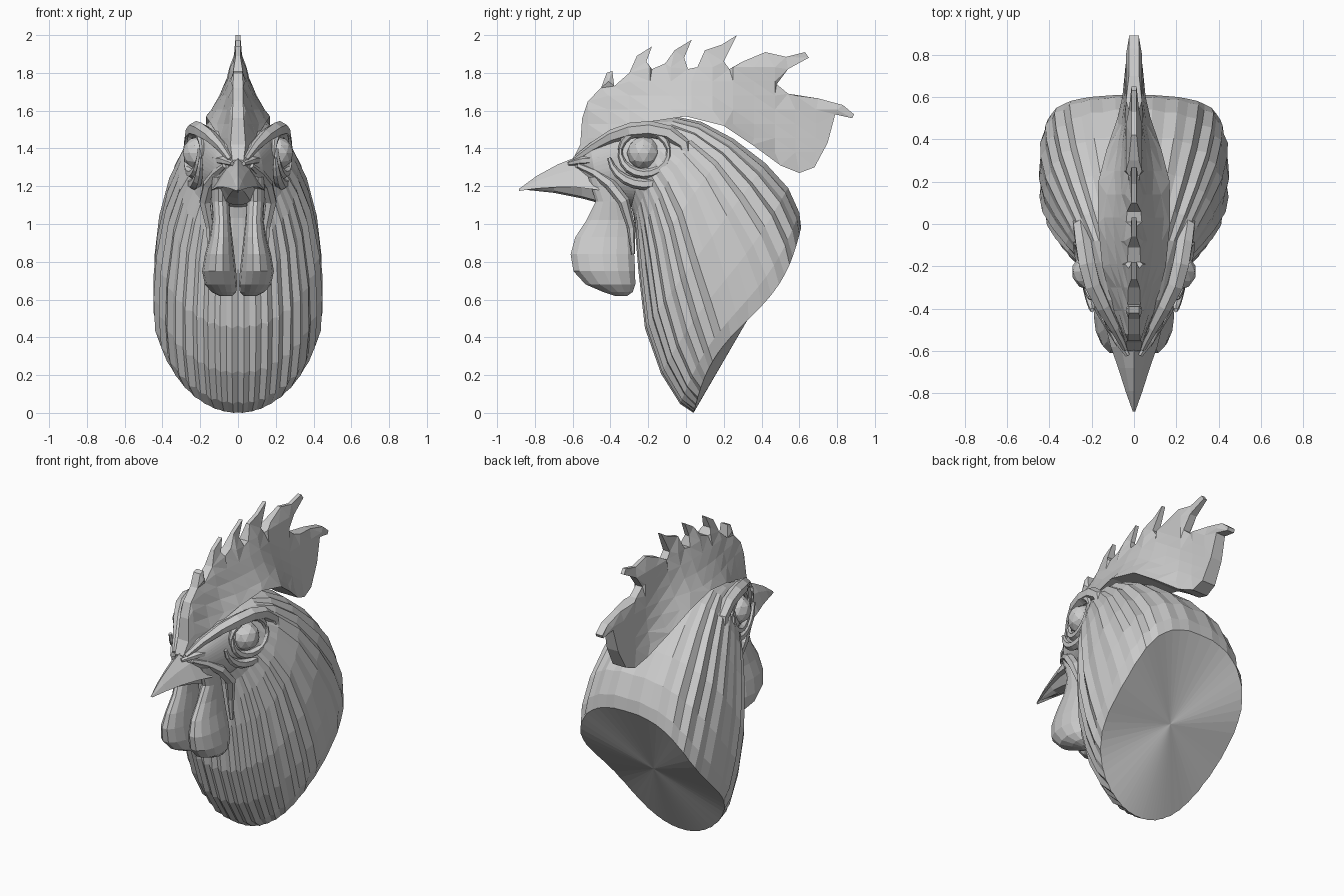
import bpy, bmesh, math, random
from mathutils import Vector
from mathutils.geometry import delaunay_2d_cdt

if "Cube" in bpy.data.objects:
    bpy.data.objects.remove(bpy.data.objects["Cube"])

random.seed(4)


def finish(bm, name, mirror=False):
    bmesh.ops.recalc_face_normals(bm, faces=bm.faces)
    me = bpy.data.meshes.new(name)
    bm.to_mesh(me)
    bm.free()
    ob = bpy.data.objects.new(name, me)
    bpy.context.collection.objects.link(ob)
    if mirror:
        ob.modifiers.new("mirror", 'MIRROR')
    return ob


def loft(name, rings, mirror=False):
    bm = bmesh.new()
    vs = [[bm.verts.new(p) for p in r] for r in rings]
    n = len(vs[0])
    for a, b in zip(vs, vs[1:]):
        for j in range(n):
            bm.faces.new((a[j], a[(j + 1) % n], b[(j + 1) % n], b[j]))
    caps = [bm.faces.new(vs[0]), bm.faces.new(vs[-1])]
    bmesh.ops.poke(bm, faces=caps)
    return finish(bm, name, mirror)


def tube(name, path, radii, n=6):
    pts = [Vector(p) for p in path]
    rings = []
    for i, p in enumerate(pts):
        t = (pts[min(i + 1, len(pts) - 1)] - pts[max(i - 1, 0)]).normalized()
        u = t.cross(Vector((1, 0, 0))).normalized()
        v = t.cross(u)
        rings.append([p + radii[i] * (u * math.cos(k * math.tau / n) + v * math.sin(k * math.tau / n))
                      for k in range(n)])
    return loft(name, rings, True)


def interp(keys, s):
    if s <= keys[0][0]:
        return keys[0][1]
    for (a, p), (b, q) in zip(keys, keys[1:]):
        if s <= b:
            return p + (q - p) * (s - a) / (b - a)
    return keys[-1][1]


# Head and neck: rings fan out from the beak to the slanted mounting cut
# (top y, top z, bottom y, bottom z, half width, feather depth)
sections = [
    (-.60, 1.34, -.57, 1.26, .05, 0), (-.51, 1.43, -.46, 1.13, .13, 0),
    (-.36, 1.51, -.36, 1.11, .185, 0), (-.17, 1.56, -.29, 1.09, .23, 0),
    (-.06, 1.57, -.275, 1.03, .26, .008), (.08, 1.54, -.265, .92, .315, .022),
    (.25, 1.45, -.25, .75, .375, .024), (.42, 1.32, -.215, .45, .425, .024),
    (.54, 1.19, -.13, .21, .445, .02), (.60, 1.06, -.03, .05, .445, .016),
    (.61, .98, .04, .0, .43, .004)]
N = 64
amp = [random.uniform(.3, 1.3) * (1 if k % 2 else -1) for k in range(N // 2 + 1)]
rings = []
for i, (ty, tz, by, bz, w, d) in enumerate(sections):
    top, bot = Vector((0, ty, tz)), Vector((0, by, bz))
    c, up = (top + bot) / 2, (top - bot) / 2
    nrm = Vector((0, up.z, -up.y)).normalized()
    ring = []
    for j in range(N):
        a = math.tau * j / N
        a += .42 * max(0, (i - 3) / 7) * math.sin(a)  # feathers sweep down to the tip
        co, si = math.cos(a), math.sin(a)
        e = 2 / 2.5 if co > 0 else 1
        f = 1 + d * amp[min(j, N - j)]
        cc = math.copysign(abs(co) ** e, co)
        ss = math.copysign(abs(si) ** e, si)
        bulge = .05 * math.sin(math.pi * cc) * (max(0, i - 7) / 3)
        ring.append(c + up * cc * f + Vector((w * ss * f, 0, 0)) + nrm * bulge)
    rings.append(ring)
loft("feathered_head", rings)

# Comb: serrated outline, flared into a leaf-shaped base on the crown
base = [(-.6, 1.34), (-.4, 1.46), (-.2, 1.54), (0, 1.57), (.2, 1.52), (.35, 1.42), (.5, 1.31),
        (.6, 1.27), (.68, 1.3), (.75, 1.43), (.79, 1.58), (.88, 1.56)]
teeth = [(.89, 1.58), (.83, 1.63), (.7, 1.665), (.54, 1.69), (.48, 1.74), (.54, 1.82), (.65, 1.88),
         (.63, 1.91), (.53, 1.885), (.42, 1.91), (.3, 1.86), (.23, 1.82), (.2, 1.86), (.27, 2.0),
         (.19, 1.95), (.1, 1.92), (.06, 1.83), (.01, 1.82), (-.01, 1.88), (.03, 1.975), (-.06, 1.92),
         (-.11, 1.85), (-.18, 1.82), (-.21, 1.86), (-.18, 1.94), (-.26, 1.89), (-.3, 1.8), (-.38, 1.73),
         (-.39, 1.81), (-.42, 1.80), (-.45, 1.72), (-.52, 1.65), (-.55, 1.56), (-.56, 1.42)]
leaf = [(-.6, .03), (-.5, .07), (-.4, .10), (-.2, .15), (0, .17), (.15, .178), (.3, .15), (.45, .09),
        (.6, .055), (.75, .04), (.9, .012)]
outline = base + teeth
grid = [(-.52 + .11 * i, 1.38 + .075 * k) for i in range(13) for k in range(7)]
vs, _, faces, *_ = delaunay_2d_cdt(
    [Vector(p) for p in outline + grid],
    [(i, (i + 1) % len(outline)) for i in range(len(outline))], [], 1, 1e-4)
bm = bmesh.new()
bv = [bm.verts.new((0, p.x, p.y)) for p in vs]
for f in faces:
    bm.faces.new([bv[i] for i in f])
bmesh.ops.delete(bm, geom=[v for v in bm.verts if not v.link_faces], context='VERTS')
for v in bm.verts:
    y, z = v.co.y, v.co.z
    h = z - interp(base, y)
    t = (.012 if z > 1.87 else .024) if v.is_boundary else .038
    wide = max(interp(leaf, y), t)
    v.co.x = t + (wide - t) * max(0, 1 - max(h, 0) / .36) ** 2
rim = bmesh.ops.extrude_edge_only(bm, edges=[e for e in bm.edges if e.is_boundary])
for v in rim["geom"]:
    if isinstance(v, bmesh.types.BMVert):
        v.co.x = 0
finish(bm, "comb", True)

# Beak: ridged upper half and slimmer lower half
upper = [(-.46, 1.37, 1.18, .14), (-.58, 1.355, 1.195, .11), (-.68, 1.315, 1.195, .075),
         (-.79, 1.255, 1.188, .04), (-.885, 1.185, 1.175, .006)]
loft("upper_beak", [[(0, y, t), (w * .55, y, t * .6 + b * .4), (w, y, b), (0, y, b + .01),
                     (-w, y, b), (-w * .55, y, t * .6 + b * .4)] for y, t, b, w in upper])
lower = [(-.42, 1.2, 1.1, .12), (-.55, 1.2, 1.135, .085), (-.7, 1.2, 1.165, .05), (-.84, 1.19, 1.18, .012)]
loft("lower_beak", [[(w, y, t), (w * .6, y, b + .01), (0, y, b), (-w * .6, y, b + .01), (-w, y, t)]
                    for y, t, b, w in lower])

# Wattles: (z, front y, back y, inner x, outer x)
wat = [(1.25, -.52, -.38, .05, .14), (1.12, -.48, -.33, .045, .14), (1.02, -.53, -.29, .04, .135),
       (.93, -.59, -.275, .03, .15), (.84, -.615, -.27, .02, .175), (.75, -.6, -.265, .01, .19),
       (.68, -.535, -.265, .005, .175), (.64, -.44, -.28, .01, .14), (.62, -.38, -.31, .03, .1)]
rings = []
for z, f, b, xi, xo in wat:
    cy, ry, cx, rx = (f + b) / 2, (b - f) / 2, (xi + xo) / 2, (xo - xi) / 2
    ring = []
    for k in range(14):
        a = math.tau * k / 14
        ring.append((cx + rx * math.cos(a), cy + ry * math.sin(a), z))
    rings.append(ring)
loft("wattle", rings, True)

# Eyes
bm = bmesh.new()
bmesh.ops.create_icosphere(bm, subdivisions=2, radius=.088)
bmesh.ops.translate(bm, verts=bm.verts, vec=(.207, -.225, 1.375))
finish(bm, "eye", True)

# Eyelid folds around and below each eye
for name, r, a0, a1, x, rad in (("upper_lid", .115, -10, 190, .225, .024),
                                ("lower_lid", .115, 170, 370, .24, .026),
                                ("outer_fold", .17, 190, 350, .232, .03)):
    path, radii = [], []
    for k in range(11):
        a = math.radians(a0 + (a1 - a0) * k / 10)
        path.append((x + .035 * math.cos(a), -.22 + 1.12 * r * math.cos(a), 1.38 + r * math.sin(a)))
        radii.append(rad * (.35 + .65 * math.sin(math.pi * k / 10)))
    tube(name, path, radii)

# Brow ridge sweeping from the beak over the eye and down behind it
tube("brow", [(.04, -.59, 1.34), (.09, -.49, 1.41), (.145, -.39, 1.465), (.195, -.29, 1.495),
              (.222, -.19, 1.502), (.24, -.09, 1.48), (.255, -.01, 1.42), (.268, .01, 1.33), (.262, -.03, 1.22)],
     [.016, .026, .036, .042, .044, .042, .036, .028, .014])

# Cheek fold from the mouth corner, and nostril ridge
tube("cheek_fold", [(.07, -.57, 1.31), (.115, -.48, 1.27), (.155, -.4, 1.21), (.175, -.33, 1.12),
                    (.15, -.29, .98), (.15, -.28, .84)], [.015, .025, .032, .032, .022, .01])
tube("nostril_ridge", [(.03, -.62, 1.32), (.075, -.55, 1.335), (.12, -.45, 1.34), (.16, -.36, 1.35)],
     [.012, .022, .024, .012])
